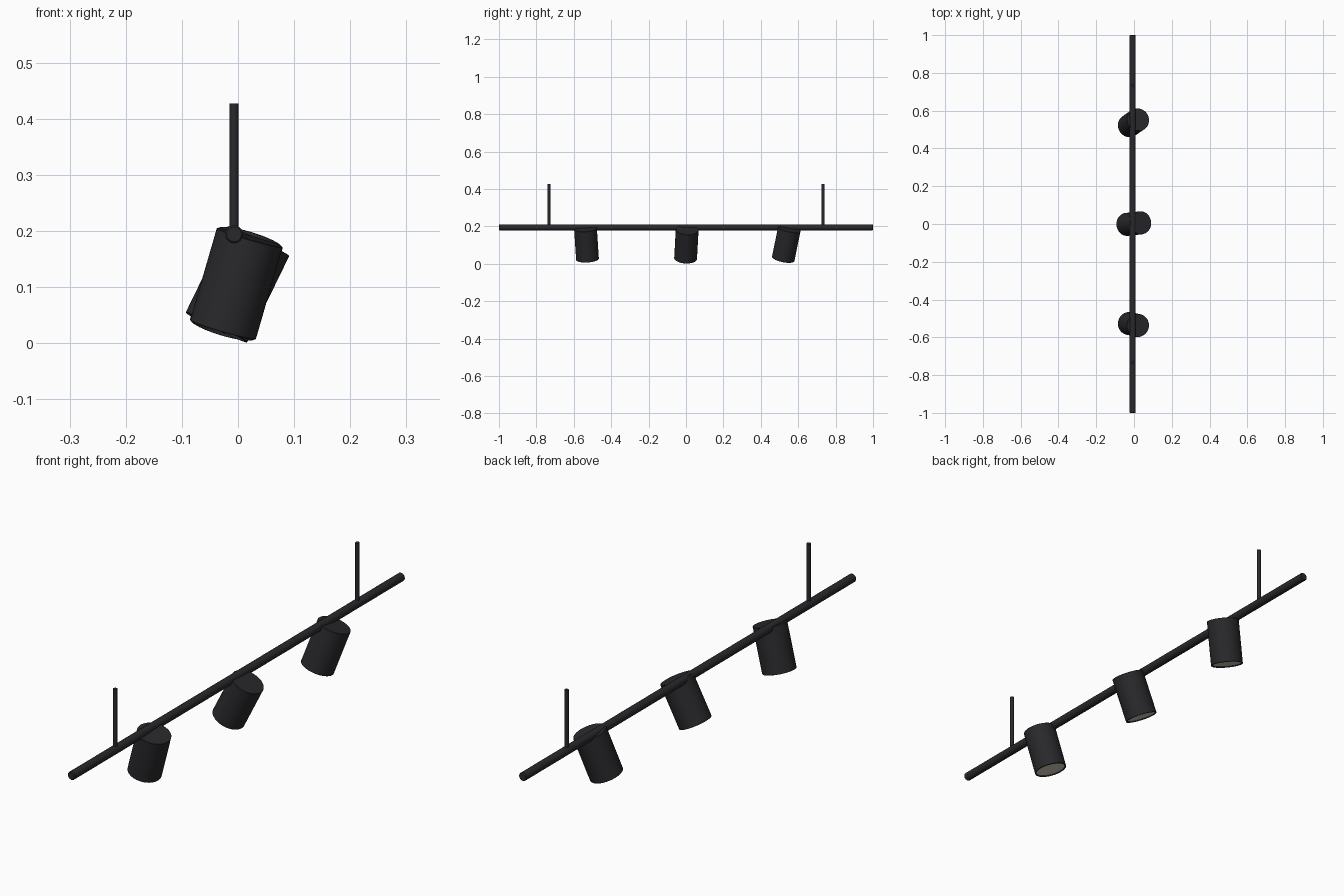
import bpy, bmesh, math
from mathutils import Vector

if "Cube" in bpy.data.objects:
    bpy.data.objects.remove(bpy.data.objects["Cube"])


def material(name, rgb):
    m = bpy.data.materials.new(name)
    m.diffuse_color = (*rgb, 1)
    m.use_nodes = True
    m.node_tree.nodes["Principled BSDF"].inputs["Base Color"].default_value = m.diffuse_color
    return m


BLACK = material("matte_black", (0.022, 0.022, 0.025))
GLASS = material("warm_diffuser", (0.6, 0.56, 0.47))


def lathe(name, profile, sides, origin, axis, mat):
    """Revolve (radius, height) points round local z, then aim z along axis."""
    bm = bmesh.new()
    rings = []
    for r, h in profile:
        if r == 0:
            rings.append([bm.verts.new((0, 0, h))])
        else:
            rings.append([bm.verts.new((r * math.cos(2 * math.pi * i / sides),
                                        r * math.sin(2 * math.pi * i / sides), h))
                          for i in range(sides)])
    for a, b in zip(rings, rings[1:]):
        for i in range(sides):
            j = (i + 1) % sides
            if len(a) == 1:
                bm.faces.new((a[0], b[j], b[i]))
            elif len(b) == 1:
                bm.faces.new((a[i], a[j], b[0]))
            else:
                bm.faces.new((a[i], a[j], b[j], b[i]))
    bmesh.ops.recalc_face_normals(bm, faces=bm.faces)
    me = bpy.data.meshes.new(name)
    bm.to_mesh(me)
    bm.free()
    me.materials.append(mat)
    ob = bpy.data.objects.new(name, me)
    bpy.context.collection.objects.link(ob)
    ob.location = origin
    ob.rotation_mode = 'QUATERNION'
    ob.rotation_quaternion = Vector(axis).to_track_quat('Z', 'Y')
    bpy.ops.object.select_all(action='DESELECT')
    ob.select_set(True)
    bpy.context.view_layer.objects.active = ob
    bpy.ops.object.shade_smooth_by_angle(angle=math.radians(35))
    return ob


X, BAR_Z = -0.007, 0.194

# Horizontal bar with slightly eased ends
lathe("bar", [(0, -1), (0.013, -1), (0.016, -0.997),
              (0.016, 0.997), (0.013, 1), (0, 1)],
      24, (X, 0, BAR_Z), (0, 1, 0), BLACK)

# Ceiling rods
for side, y in (("front", -0.733), ("back", 0.733)):
    lathe(f"{side}_rod", [(0, 0), (0.0078, 0), (0.0078, 0.233), (0, 0.233)],
          16, (X, y, BAR_Z), (0, 0, 1), BLACK)

# Spot lamps: hollow-rimmed can plus recessed diffuser, each aimed differently
R, H = 0.061, 0.086
can = [(0, -H + 0.008), (R - 0.004, -H + 0.008), (R - 0.004, -H), (R - 0.001, -H),
       (R, -H + 0.001), (R, H - 0.001), (R - 0.001, H), (0, H)]
disc = [(0, -H + 0.004), (R - 0.0045, -H + 0.004), (R - 0.0045, -H + 0.007), (0, -H + 0.007)]
lamps = (("front", (-0.003, -0.532, 0.106), (0.290, -0.065, 1)),
         ("middle", (-0.001, 0.002, 0.105), (0.487, 0.055, 1)),
         ("back", (-0.003, 0.536, 0.106), (0.300, 0.205, 1)))
for place, centre, aim in lamps:
    lathe(f"{place}_lamp_can", can, 40, centre, aim, BLACK)
    lathe(f"{place}_lamp_diffuser", disc, 40, centre, aim, GLASS)
